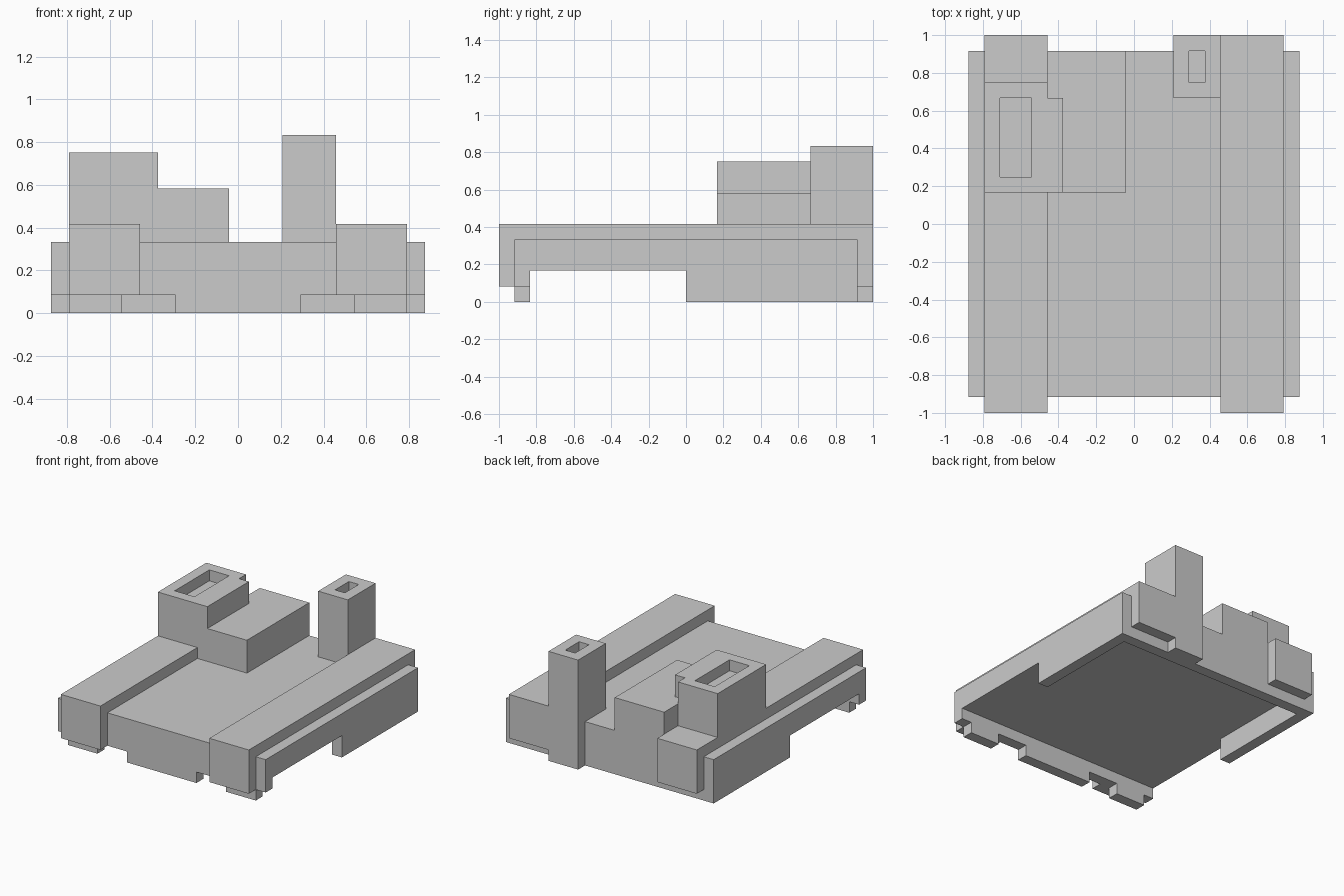
import bpy, bmesh
from mathutils import Vector

if "Cube" in bpy.data.objects:
    bpy.data.objects.remove(bpy.data.objects["Cube"])

U = 1 / 12  # design grid: 24 steps = 2 units


def prism(name, profile, axis, lo, hi, mirror=False):
    """Extrude a 2D profile along an axis ('x': yz, 'y': xz, 'z': xy)."""
    place = {'x': lambda a, b, c: (c, a, b),
             'y': lambda a, b, c: (a, c, b),
             'z': lambda a, b, c: (a, b, c)}[axis]
    bm = bmesh.new()
    face = bm.faces.new([bm.verts.new(Vector(place(a, b, lo)) * U) for a, b in profile])
    geom = bmesh.ops.extrude_face_region(bm, geom=[face])['geom']
    verts = [g for g in geom if isinstance(g, bmesh.types.BMVert)]
    bmesh.ops.translate(bm, verts=verts, vec=Vector(place(0, 0, hi - lo)) * U)
    bmesh.ops.recalc_face_normals(bm, faces=bm.faces)
    mesh = bpy.data.meshes.new(name)
    bm.to_mesh(mesh)
    bm.free()
    obj = bpy.data.objects.new(name, mesh)
    bpy.context.collection.objects.link(obj)
    if mirror:
        obj.modifiers.new("mirror", 'MIRROR')
    return obj


def box(name, x0, x1, y0, y1, z0, z1):
    return prism(name, [(x0, y0), (x1, y0), (x1, y1), (x0, y1)], 'z', z0, z1)


def pocket(obj, x0, x1, y0, y1, top):
    """Sink a shallow rectangular recess into the top of a part."""
    cutter = box(obj.name + "_cutter", x0, x1, y0, y1, top - 1, top + 1)
    cutter.hide_render = True
    cutter.hide_viewport = True
    cutter.display_type = 'WIRE'
    mod = obj.modifiers.new("pocket", 'BOOLEAN')
    mod.operation = 'DIFFERENCE'
    mod.solver = 'EXACT'
    mod.object = cutter


# Base: deck with a hollow underside, closed by thin walls
box("deck", -9.5, 9.5, -10, 10, 2, 4)
box("back_wall", -9.5, 9.5, 10, 11, 0, 4)

# Side walls: raised front half, notched front corner
prism("side_walls",
      [(-11, 4), (-11, 1), (-10, 1), (-10, 2), (0, 2), (0, 0), (11, 0), (11, 4)],
      'x', 9.5, 10.5, mirror=True).data.update()

# Front wall with two notches along the bottom
half = [(3.5, 0), (3.5, 1), (6.5, 1), (6.5, 0), (9.5, 0), (9.5, 4)]
front = prism("front_wall", half + [(-x, z) for x, z in reversed(half)], 'y', -11, -10)

# Front feet: the notched wall's outer parts carry down behind the rails
# Rails running over the deck, ends hanging down at front and back
prism("side_rails",
      [(-12, 5), (-12, 1), (-11, 1), (-11, 4), (11, 4), (11, 1), (12, 1), (12, 5)],
      'x', 5.5, 9.5, mirror=True)

# Stepped building at the back left
box("low_block", -5.5, -0.5, 2, 11, 4, 7)
box("tower_base", -9.5, -5.5, 2, 9, 5, 7)
tower = prism("tower", [(-9.5, 2), (-4.5, 2), (-4.5, 8), (-5.5, 8), (-5.5, 9), (-9.5, 9)],
              'z', 7, 9)
pocket(tower, -8.5, -6.5, 3, 8, 9)

# Chimney column standing on the deck and hanging over the back wall
column = prism("chimney", [(8, 10), (8, 4), (11, 4), (11, 0), (12, 0), (12, 10)],
               'x', 2.5, 5.5)
pocket(column, 3.5, 4.5, 9, 11, 10)
